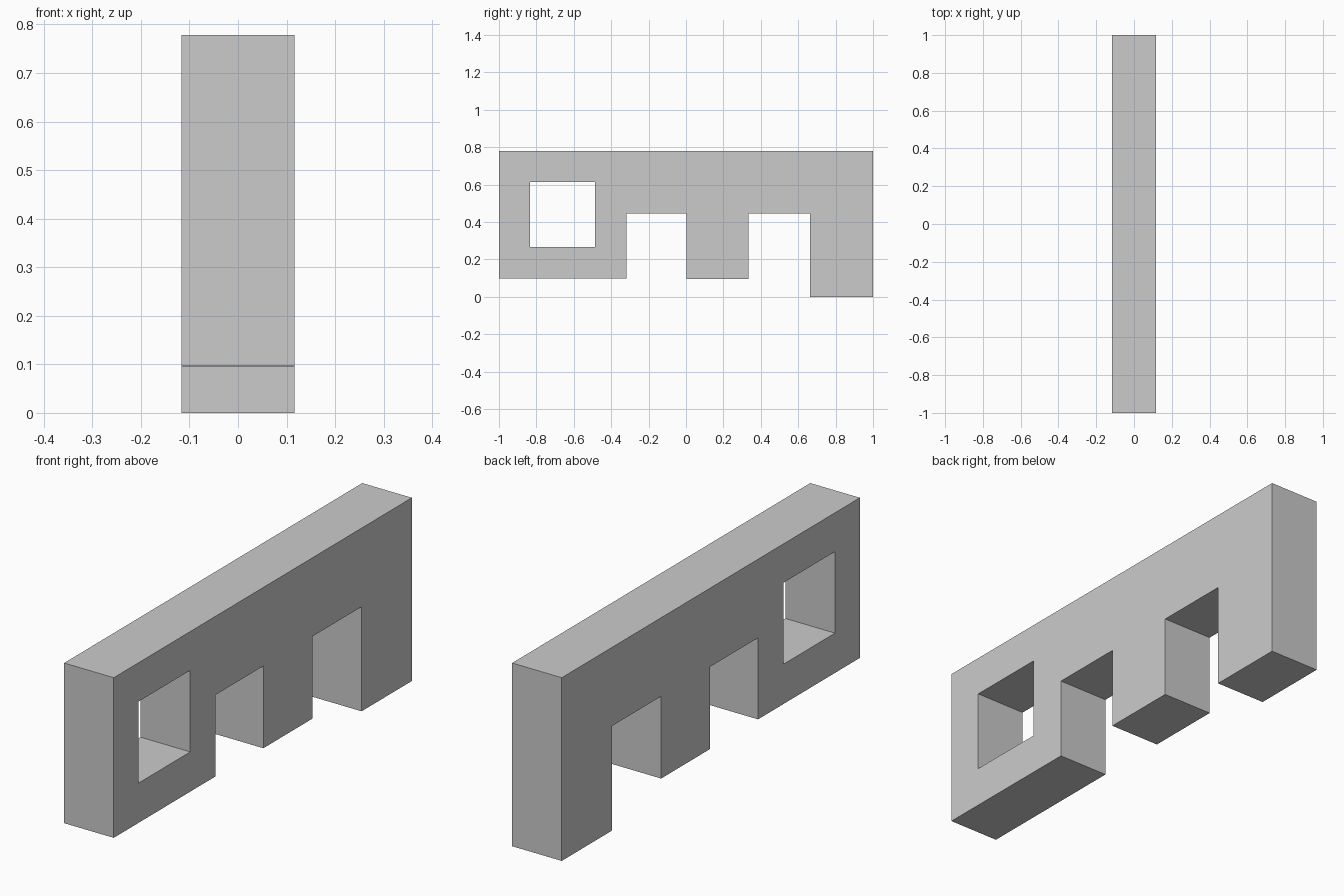
import bpy
import bmesh

if "Cube" in bpy.data.objects:
    bpy.data.objects.remove(bpy.data.objects["Cube"])

HALF_THICKNESS = 0.1165

# Side profile (y, z): long top bar with three legs of differing length
outline = [
    (-1, 0.098), (-0.317, 0.098), (-0.317, 0.444), (0.004, 0.444),
    (0.004, 0.095), (0.333, 0.095), (0.333, 0.444), (0.663, 0.444),
    (0.663, 0), (1, 0), (1, 0.778), (-1, 0.778),
]
# Square window through the wide leg
window = [(-0.833, 0.267), (-0.487, 0.267), (-0.487, 0.613), (-0.833, 0.613)]


def add_loop(bm, points):
    verts = [bm.verts.new((-HALF_THICKNESS, y, z)) for y, z in points]
    return [bm.edges.new((v, verts[(i + 1) % len(verts)])) for i, v in enumerate(verts)]


# Fill the profile around the window, then extrude it across the thickness
bm = bmesh.new()
edges = add_loop(bm, outline) + add_loop(bm, window)
bmesh.ops.triangle_fill(bm, edges=edges, use_beauty=True, use_dissolve=False, normal=(1, 0, 0))
result = bmesh.ops.extrude_face_region(bm, geom=bm.faces[:], use_keep_orig=True)
moved = [g for g in result["geom"] if isinstance(g, bmesh.types.BMVert)]
bmesh.ops.translate(bm, verts=moved, vec=(2 * HALF_THICKNESS, 0, 0))
bmesh.ops.recalc_face_normals(bm, faces=bm.faces[:])

mesh = bpy.data.meshes.new("notched_plate")
bm.to_mesh(mesh)
bm.free()
plate = bpy.data.objects.new("notched_plate", mesh)
bpy.context.collection.objects.link(plate)
